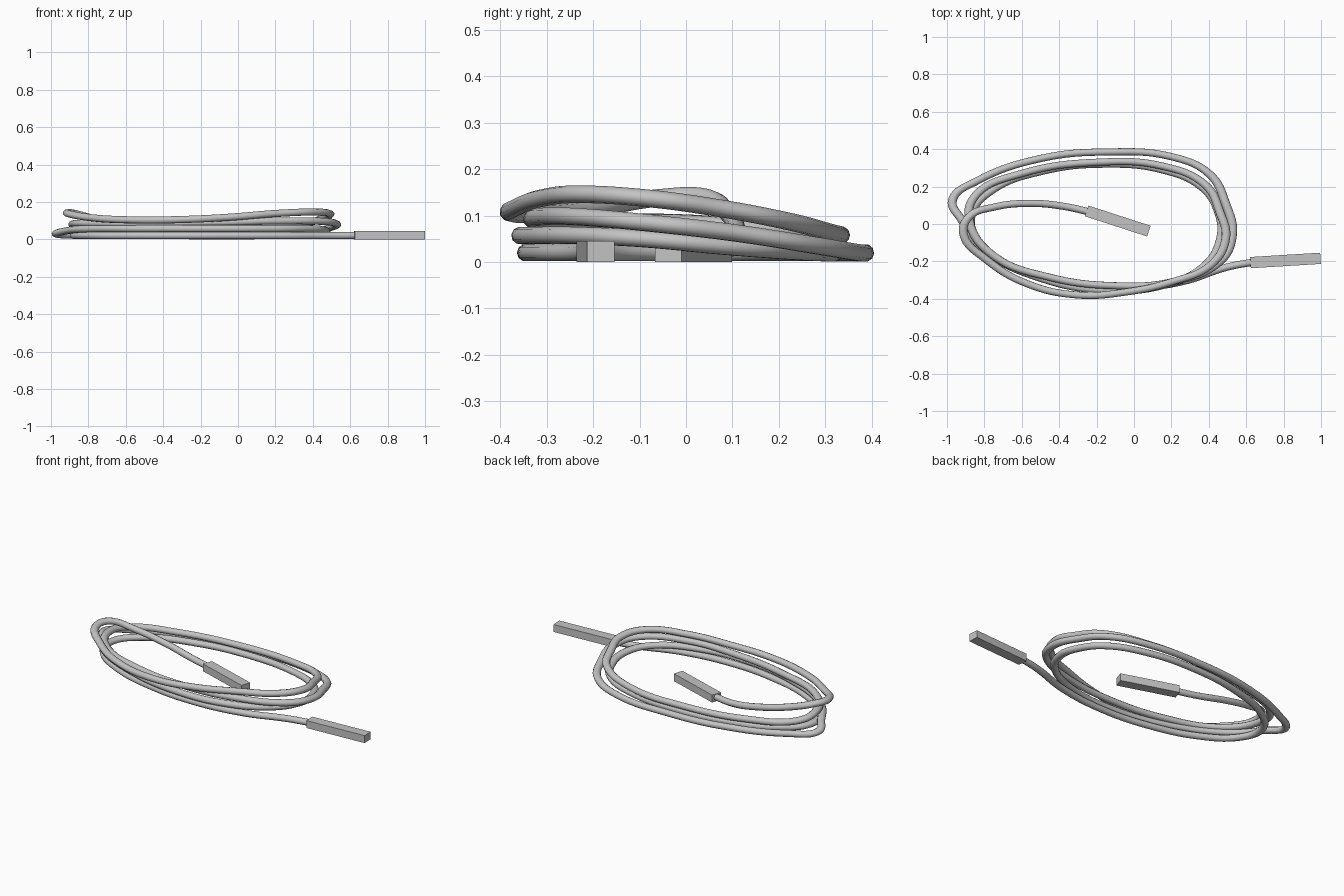
import bpy
from math import radians

default_cube = bpy.data.objects.get("Cube")
if default_cube:
    bpy.data.objects.remove(default_cube, do_unlink=True)

grey = bpy.data.materials.new("cable grey")
grey.use_nodes = True
grey.diffuse_color = (0.55, 0.55, 0.55, 1)
grey.node_tree.nodes["Principled BSDF"].inputs["Base Color"].default_value = grey.diffuse_color

CABLE_RADIUS = 0.019
STRETCH = 1.25  # the cable section is wider along x


def make_cable(name, path):
    """Sweep a round section along a smooth path and return it as a mesh object."""
    curve = bpy.data.curves.new(name, "CURVE")
    curve.dimensions = "3D"
    curve.bevel_depth = CABLE_RADIUS
    curve.bevel_resolution = 3
    curve.resolution_u = 8
    curve.use_fill_caps = True
    spline = curve.splines.new("BEZIER")
    spline.bezier_points.add(len(path) - 1)
    for point, (x, y, z) in zip(spline.bezier_points, path):
        point.co = (x / STRETCH, y, z)
        point.handle_left_type = point.handle_right_type = "AUTO"
    cable = bpy.data.objects.new(name, curve)
    cable.scale.x = STRETCH
    bpy.context.collection.objects.link(cable)
    curve.materials.append(grey)

    bpy.ops.object.select_all(action="DESELECT")
    cable.select_set(True)
    bpy.context.view_layer.objects.active = cable
    bpy.ops.object.convert(target="MESH")
    bpy.ops.object.transform_apply(location=False, rotation=False, scale=True)
    bpy.ops.object.shade_smooth_by_angle(angle=radians(50))
    return bpy.context.object


def make_plug(name, x, y, length, angle):
    """Plain rectangular connector lying on the ground."""
    width, height = 0.06, 0.045
    bpy.ops.mesh.primitive_cube_add(size=1, location=(x, y, height / 2),
                                    rotation=(0, 0, radians(angle)))
    plug = bpy.context.object
    plug.name = plug.data.name = name
    plug.scale = (length, width, height)
    plug.data.materials.append(grey)
    bpy.ops.object.transform_apply(location=False, rotation=False, scale=True)
    return plug


# Lead from the outer plug and the lowest coil
lower_coil = [
    (.66, -.2, .021), (.5, -.23, .02), (.25, -.31, .02), (-.05, -.345, .02),
    (-.35, -.32, .02), (-.65, -.23, .02), (-.83, -.1, .02), (-.87, .05, .02),
    (-.76, .18, .02), (-.5, .28, .02), (-.15, .32, .02), (.15, .29, .02),
    (.36, .2, .025), (.45, .07, .035), (.46, -.09, .05), (.37, -.23, .057),
]
# Middle coil, bulging outwards at the left and back
middle_coil = [
    (.15, -.33, .057), (-.15, -.355, .057), (-.5, -.29, .057), (-.8, -.14, .056),
    (-.92, .02, .045), (-.97, .13, .028), (-.84, .23, .022), (-.5, .35, .02),
    (-.15, .385, .02), (.2, .36, .022), (.4, .27, .037), (.49, .11, .062),
    (.525, -.07, .083), (.45, -.21, .096),
]
# Highest coil
upper_coil = [
    (.2, -.31, .098), (-.1, -.33, .09), (-.45, -.285, .084), (-.75, -.17, .085),
    (-.88, .02, .083), (-.84, .16, .07), (-.6, .27, .06), (-.2, .33, .058),
    (.15, .31, .064), (.38, .21, .09), (.46, .06, .118), (.49, -.08, .137),
    (.41, -.22, .146),
]
# Tail crossing over the coils down to the inner plug
tail = [
    (.2, -.31, .138), (-.05, -.365, .118), (-.3, -.38, .106), (-.57, -.32, .104),
    (-.79, -.19, .116), (-.91, -.06, .138), (-.88, .04, .14), (-.75, .09, .105),
    (-.55, .11, .06), (-.38, .095, .03), (-.2, .055, .022),
]
make_cable("cable", lower_coil + middle_coil + upper_coil + tail)

make_plug("outer_plug", .81, -.195, .375, 3.5)
make_plug("inner_plug", -.087, .016, .35, -18)
